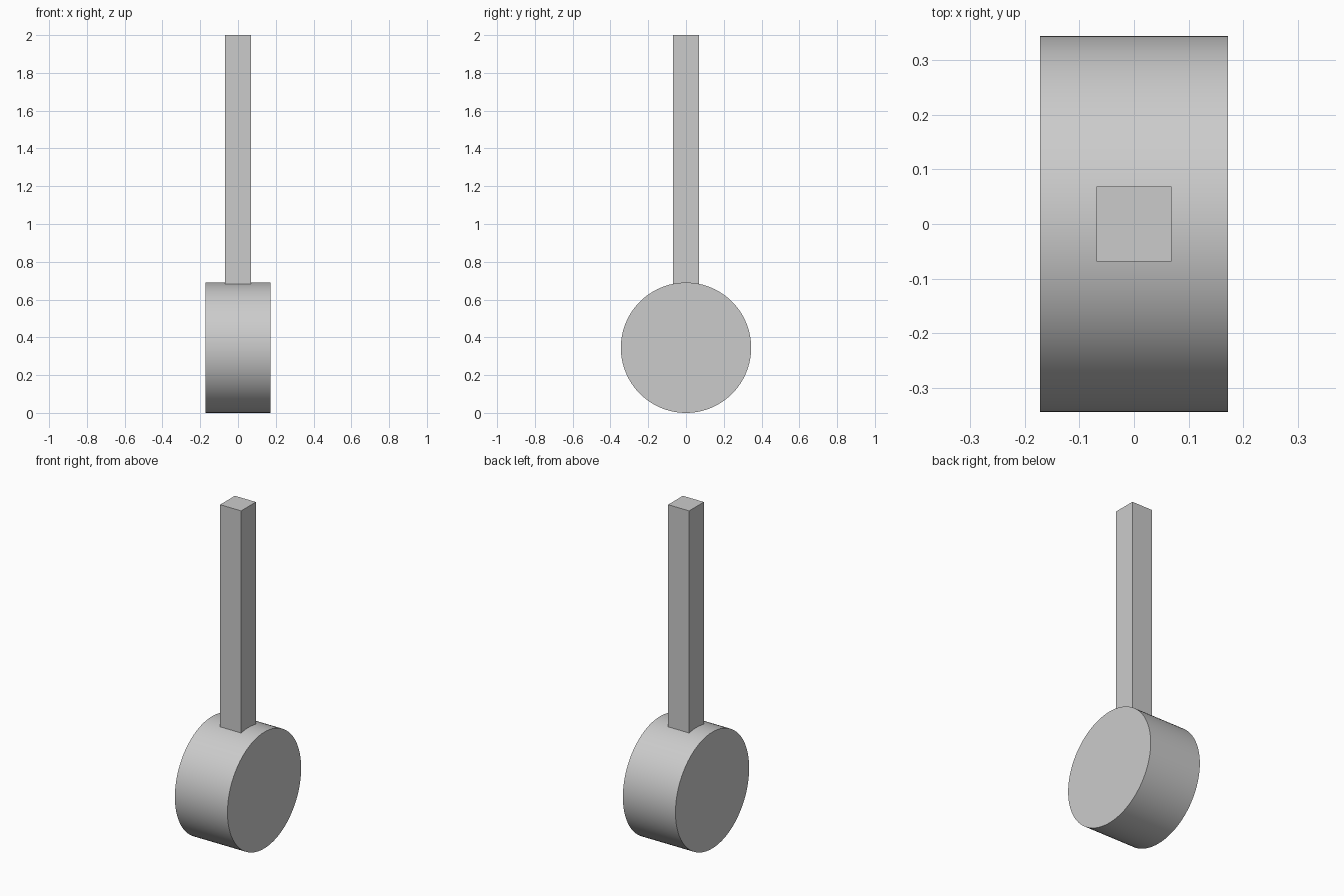
import bpy
import math

if "Cube" in bpy.data.objects:
    bpy.data.objects.remove(bpy.data.objects["Cube"])

RADIUS = 0.345
WIDTH = 0.345
POST = 0.138
TOP = 2.0

# Round drum lying on its side, axis along x
bpy.ops.mesh.primitive_cylinder_add(
    vertices=96, radius=RADIUS, depth=WIDTH,
    location=(0, 0, RADIUS), rotation=(0, math.pi / 2, 0))
drum = bpy.context.object
drum.name = "drum"
bpy.ops.object.transform_apply(location=False, rotation=True, scale=True)
bpy.ops.object.shade_smooth_by_angle(angle=math.radians(30))

# Square post, seated just into the curved top of the drum
bottom = RADIUS + math.sqrt(RADIUS ** 2 - (POST / 2) ** 2) - 0.002
bpy.ops.mesh.primitive_cube_add(size=1, location=(0, 0, (TOP + bottom) / 2))
post = bpy.context.object
post.name = "post"
post.scale = (POST, POST, TOP - bottom)
bpy.ops.object.transform_apply(location=False, rotation=False, scale=True)
